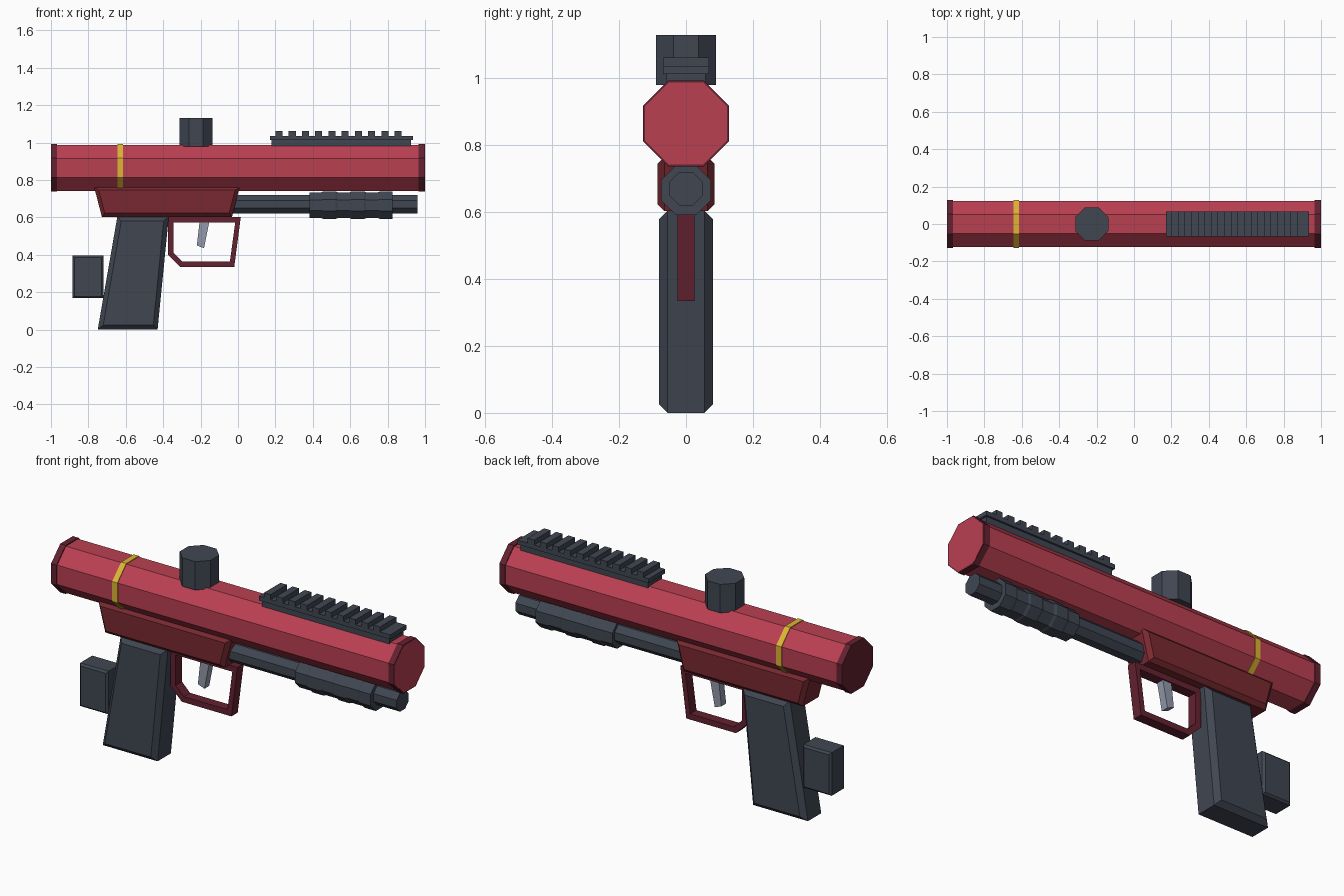
import bpy, bmesh, math

cube = bpy.data.objects.get("Cube")
if cube:
    bpy.data.objects.remove(cube, do_unlink=True)


def material(name, srgb):
    lin = [((c + 0.055) / 1.055) ** 2.4 for c in srgb] + [1.0]
    m = bpy.data.materials.new(name)
    m.use_nodes = True
    m.diffuse_color = lin
    m.node_tree.nodes["Principled BSDF"].inputs["Base Color"].default_value = lin
    return m


RED = material("red", (0.73, 0.25, 0.32))
MID_RED = material("deep red", (0.47, 0.16, 0.19))
DARK_RED = material("dark red", (0.39, 0.13, 0.19))
GREY = material("charcoal", (0.25, 0.275, 0.32))
YELLOW = material("yellow", (0.87, 0.71, 0.20))
SILVER = material("silver", (0.57, 0.60, 0.67))


def finish(name, bm, mat):
    bmesh.ops.recalc_face_normals(bm, faces=bm.faces[:])
    me = bpy.data.meshes.new(name)
    bm.to_mesh(me)
    bm.free()
    me.materials.append(mat)
    ob = bpy.data.objects.new(name, me)
    bpy.context.collection.objects.link(ob)
    return ob


def octagon(name, profile, mat, cx=0, cz=0, upright=False):
    """Eight-sided part along x (or z) from (position, flat radius) pairs."""
    bm = bmesh.new()
    rings = []
    for p, apothem in profile:
        r = apothem / math.cos(math.pi / 8)
        ring = []
        for i in range(8):
            a = (i + 0.5) * math.pi / 4
            u, v = r * math.cos(a), r * math.sin(a)
            ring.append(bm.verts.new((cx + u, v, p) if upright else (p, u, cz + v)))
        rings.append(ring)
    for a, b in zip(rings, rings[1:]):
        for i in range(8):
            j = (i + 1) % 8
            bm.faces.new((a[i], a[j], b[j], b[i]))
    bm.faces.new(rings[0])
    bm.faces.new(rings[-1])
    return finish(name, bm, mat)


def plate(name, outline, half, mat, bevel=0):
    """Side outline (x, z) extruded across y, with chamfered rims."""
    bm = bmesh.new()
    sides = [[bm.verts.new((x, y, z)) for x, z in outline] for y in (-half, half)]
    for s in sides:
        bm.faces.new(s)
    n = len(outline)
    for i in range(n):
        j = (i + 1) % n
        bm.faces.new((sides[0][i], sides[0][j], sides[1][j], sides[1][i]))
    if bevel:
        rim = [e for e in bm.edges if abs(e.verts[0].co.y - e.verts[1].co.y) < 1e-5]
        bmesh.ops.bevel(bm, geom=rim, offset=bevel, segments=1, affect='EDGES')
    return finish(name, bm, mat)


def frame(name, outer, inner, half, mat):
    """Flat closed loop between two matching outlines."""
    bm = bmesh.new()
    loops = [[bm.verts.new((x, y, z)) for x, z in pts]
             for pts, y in ((outer, -half), (outer, half), (inner, half), (inner, -half))]
    n = len(outer)
    for k in range(4):
        a, b = loops[k], loops[(k + 1) % 4]
        for i in range(n):
            j = (i + 1) % n
            bm.faces.new((a[i], a[j], b[j], b[i]))
    return finish(name, bm, mat)


def box(name, x0, x1, z0, z1, half, mat, bevel=0):
    return plate(name, [(x0, z0), (x1, z0), (x1, z1), (x0, z1)], half, mat, bevel)


# Main tube, end caps and stripe
AXIS = 0.865
octagon("main_tube", [(-0.99, 0.123), (1.0, 0.123)], RED, cz=AXIS)
octagon("rear_cap", [(-1.0, 0.128), (-0.968, 0.128)], DARK_RED, cz=AXIS)
octagon("front_cap", [(0.966, 0.128), (0.999, 0.128)], DARK_RED, cz=AXIS)
octagon("yellow_stripe", [(-0.645, 0.127), (-0.615, 0.127)], YELLOW, cz=AXIS)

# Feed neck on top
octagon("feed_neck", [(0.98, 0.089), (1.13, 0.089)], GREY, cx=-0.225, upright=True)

# Toothed top rail
box("rail_base", 0.18, 0.925, 0.98, 1.013, 0.058, GREY)
box("rail_top", 0.17, 0.935, 1.013, 1.036, 0.068, GREY)
for i in range(10):
    x = 0.2 + i * 0.0708
    box("rail_tooth", x, x + 0.038, 1.034, 1.062, 0.068, GREY)

# Lower tube and ribbed sleeve
octagon("lower_tube", [(-0.05, 0.05), (0.96, 0.05)], GREY, cz=0.67)
ribs = []
start, step = 0.375, 0.076
for i in range(6):
    r = 0.074 if i % 2 else 0.069
    ribs += [(start + i * step + 0.006, r), (start + (i + 1) * step - 0.006, r)]
octagon("fore_sleeve", ribs, GREY, cz=0.665)

# Receiver, grip and rear block
plate("receiver", [(-0.77, 0.765), (0.01, 0.765), (-0.032, 0.603), (-0.728, 0.603)],
      0.085, MID_RED, 0.02)
plate("grip", [(-0.645, 0.605), (-0.37, 0.605), (-0.43, 0), (-0.75, 0)],
      0.08, GREY, 0.025)
box("rear_block", -0.885, -0.72, 0.168, 0.395, 0.06, GREY, 0.01)

# Trigger and its guard
frame("trigger_guard",
      [(-0.375, 0.602), (-0.375, 0.4), (-0.31, 0.335), (-0.02, 0.335), (0.015, 0.602)],
      [(-0.345, 0.572), (-0.345, 0.412), (-0.298, 0.365), (-0.043, 0.365), (-0.015, 0.572)],
      0.026, DARK_RED)
plate("trigger", [(-0.205, 0.58), (-0.153, 0.58), (-0.182, 0.435), (-0.22, 0.45)],
      0.02, SILVER)
